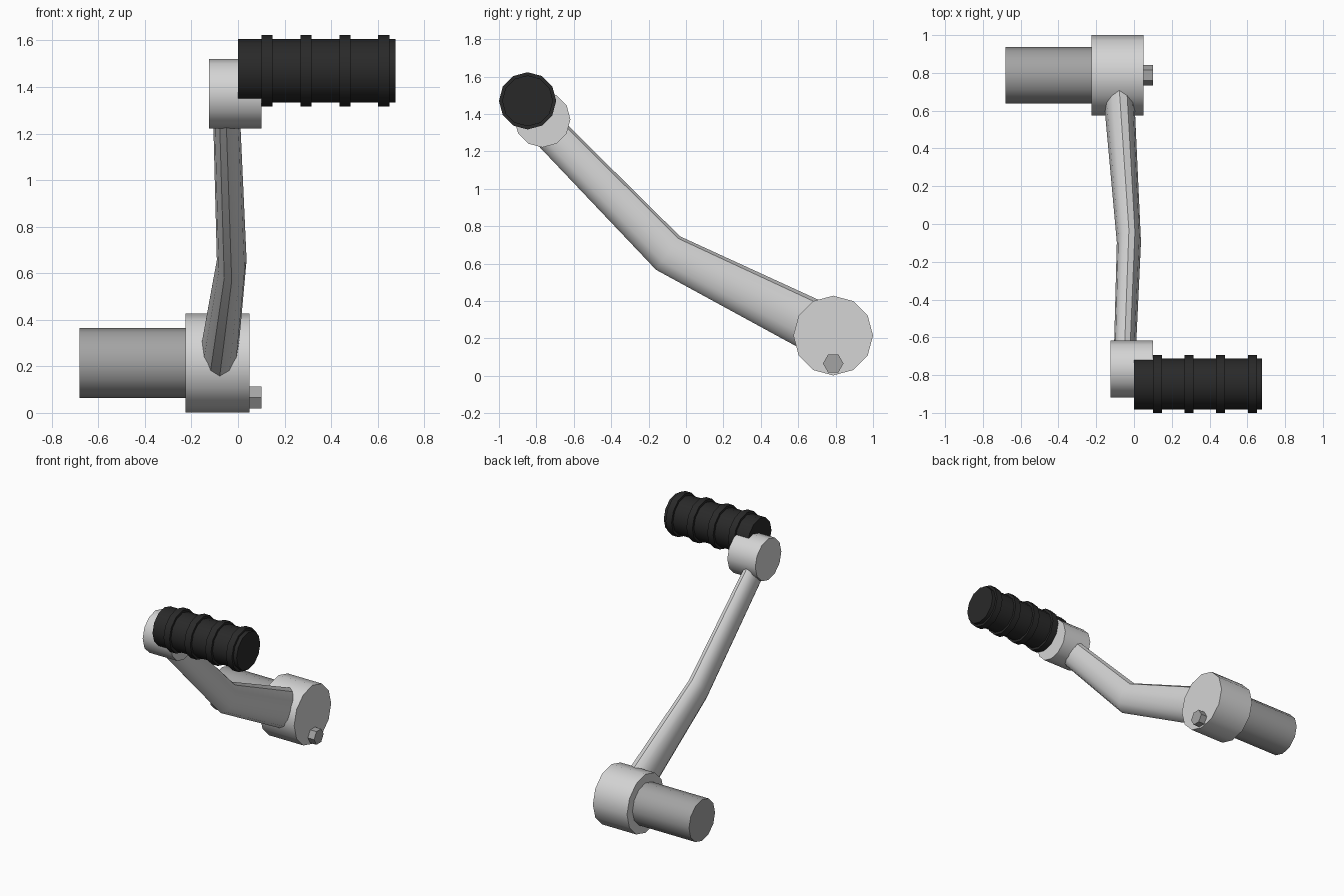
import bpy, bmesh, math
from mathutils import Vector

if "Cube" in bpy.data.objects:
    bpy.data.objects.remove(bpy.data.objects["Cube"])


def material(name, v):
    m = bpy.data.materials.new(name)
    m.diffuse_color = (v, v, v, 1)
    m.use_nodes = True
    m.node_tree.nodes["Principled BSDF"].inputs["Base Color"].default_value = m.diffuse_color
    return m


LIGHT = material("light metal", 0.66)
STEEL = material("grey steel", 0.37)
RUBBER = material("black rubber", 0.022)


def loft(name, rings, mat):
    """Skin a list of equal-length point rings and cap both ends."""
    bm = bmesh.new()
    loops = [[bm.verts.new(p) for p in ring] for ring in rings]
    n = len(loops[0])
    for a, b in zip(loops, loops[1:]):
        for i in range(n):
            j = (i + 1) % n
            bm.faces.new((a[i], a[j], b[j], b[i]))
    bm.faces.new(loops[0])
    bm.faces.new(loops[-1])
    bmesh.ops.recalc_face_normals(bm, faces=bm.faces)
    mesh = bpy.data.meshes.new(name)
    bm.to_mesh(mesh)
    bm.free()
    mesh.materials.append(mat)
    obj = bpy.data.objects.new(name, mesh)
    bpy.context.collection.objects.link(obj)
    bpy.ops.object.select_all(action='DESELECT')
    obj.select_set(True)
    bpy.context.view_layer.objects.active = obj
    bpy.ops.object.shade_smooth_by_angle(angle=math.radians(35))
    return obj


def turned(name, profile, y, z, mat, sides=12):
    """Revolve (x, radius) pairs about an axis parallel to x."""
    angles = [2 * math.pi * i / sides for i in range(sides)]
    rings = [[(x, y + r * math.cos(a), z + r * math.sin(a)) for a in angles]
             for x, r in profile]
    return loft(name, rings, mat)


# Splined-shaft end: hub, shaft and clamp bolt
turned("hub", [(-0.225, 0.213), (0.05, 0.213)], 0.787, 0.215, LIGHT)
turned("shaft", [(-0.68, 0.15), (-0.2, 0.15)], 0.787, 0.215, STEEL)
turned("clamp_bolt", [(0.03, 0.055), (0.1, 0.055)], 0.787, 0.066, STEEL, 6)

# Boss at the pedal end
turned("pedal_boss", [(-0.125, 0.15), (0.1, 0.15)], -0.768, 1.371, LIGHT)

# Rubber grip with four raised ribs
grip = [(0.0, 0.136)]
for k in range(4):
    x = 0.1 + 0.1675 * k
    grip += [(x, 0.136), (x, 0.153), (x + 0.048, 0.153), (x + 0.048, 0.136)]
grip.append((0.677, 0.136))
turned("pedal_grip", grip, -0.847, 1.47, RUBBER)

# Bent, tapering arm with an oval section: centre, tilt of long axis, half sizes
stations = [
    ((-0.052, -0.78, 1.355), 44.5, 0.093, 0.057),
    ((-0.027, -0.096, 0.656), 54.5, 0.110, 0.064),
    ((-0.0875, 0.787, 0.213), 63.0, 0.143, 0.084),
]
arm = []
for centre, tilt, long_r, short_r in stations:
    t = math.radians(tilt)
    long_axis = Vector((0, math.cos(t), math.sin(t)))
    arm.append([Vector(centre) + long_axis * long_r * math.cos(a)
                + Vector((short_r, 0, 0)) * math.sin(a)
                for a in (math.pi * i / 6 for i in range(12))])
loft("arm", arm, LIGHT)
